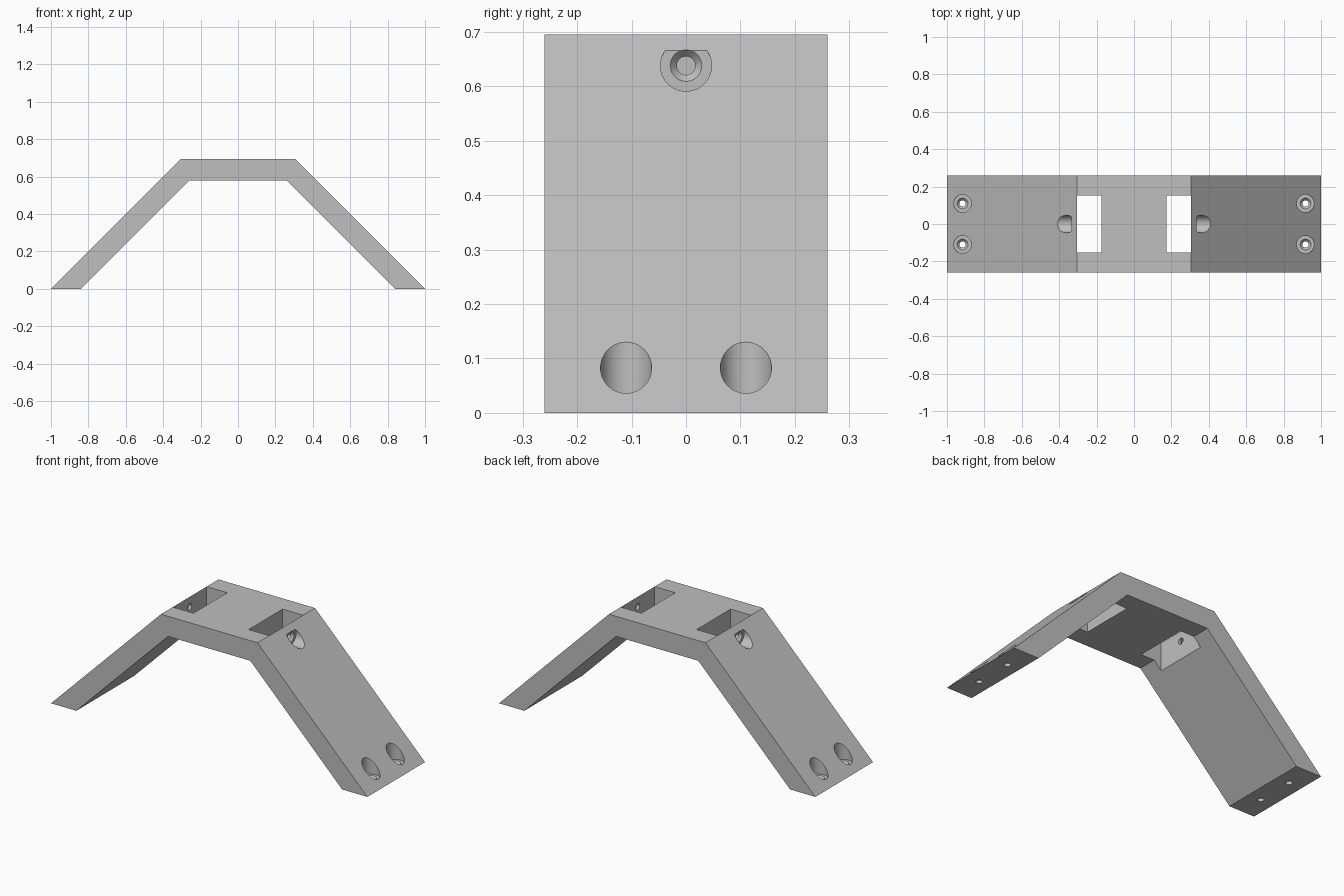
import bpy, bmesh, math
from mathutils import Matrix, Vector

cube = bpy.data.objects.get("Cube")
if cube:
    bpy.data.objects.remove(cube, do_unlink=True)

HALF_DEPTH = 0.26
SLOT_OUT, SLOT_IN, SLOT_HALF = 0.305, 0.175, 0.153

grey = bpy.data.materials.new("light grey")
grey.use_nodes = True
colour = (0.52, 0.52, 0.52, 1)
grey.diffuse_color = colour
grey.node_tree.nodes["Principled BSDF"].inputs["Base Color"].default_value = colour


def make_object(name, bm):
    bmesh.ops.recalc_face_normals(bm, faces=bm.faces)
    mesh = bpy.data.meshes.new(name)
    bm.to_mesh(mesh)
    bm.free()
    mesh.materials.append(grey)
    obj = bpy.data.objects.new(name, mesh)
    bpy.context.collection.objects.link(obj)
    return obj


def screw_hole(name, base, direction, seat, length, sides=48):
    """Stepped cutter: shank hole, countersink, then wide head bore."""
    profile = [(-0.06, 0.017), (seat - 0.013, 0.017), (seat, 0.029),
               (seat, 0.047), (length, 0.047)]
    turn = Vector((0, 0, 1)).rotation_difference(Vector(direction)).to_matrix().to_4x4()
    place = Matrix.Translation(base) @ turn
    bm = bmesh.new()
    rings = []
    for h, r in profile:
        rings.append([bm.verts.new(place @ Vector((r * math.cos(a), r * math.sin(a), h)))
                      for a in (math.tau * i / sides for i in range(sides))])
    for lower, upper in zip(rings, rings[1:]):
        for i in range(sides):
            j = (i + 1) % sides
            bm.faces.new((lower[i], lower[j], upper[j], upper[i]))
    bm.faces.new(rings[0])
    bm.faces.new(rings[-1])
    return make_object(name, bm)


def box(name, x0, x1, y0, y1, z0, z1):
    bm = bmesh.new()
    size = Matrix.Diagonal((x1 - x0, y1 - y0, z1 - z0, 1))
    centre = Matrix.Translation(((x0 + x1) / 2, (y0 + y1) / 2, (z0 + z1) / 2))
    bmesh.ops.create_cube(bm, size=1, matrix=centre @ size)
    return make_object(name, bm)


# Bracket: arch profile with sloping legs, extruded along y
right_half = [(0.305, 0.695), (1.0, 0.0), (0.84, 0.0), (0.26, 0.58)]
profile = right_half + [(-x, z) for x, z in reversed(right_half)]
bm = bmesh.new()
face = bm.faces.new([bm.verts.new((x, -HALF_DEPTH, z)) for x, z in profile])
extruded = bmesh.ops.extrude_face_region(bm, geom=[face])
moved = [v for v in extruded["geom"] if isinstance(v, bmesh.types.BMVert)]
bmesh.ops.translate(bm, verts=moved, vec=(0, 2 * HALF_DEPTH, 0))
bracket = make_object("bracket", bm)

# Cutters: top slots, side screw holes and foot screw holes on both sides
cutters = []
for s, side in ((1, "left"), (-1, "right")):
    x0, x1 = sorted((s * SLOT_IN, s * SLOT_OUT))
    cutters.append(box(f"{side}_slot_cutter", x0, x1, -SLOT_HALF, SLOT_HALF, 0.4, 0.9))
    cutters.append(screw_hole(f"{side}_side_hole_cutter", (s * SLOT_OUT, 0, 0.638),
                              (s, 0, 0), 0.029, 0.3))
    for y in (-0.11, 0.11):
        cutters.append(screw_hole(f"{side}_foot_hole_cutter", (s * 0.917, y, 0),
                                  (0, 0, 1), 0.029, 0.3))

bpy.context.view_layer.objects.active = bracket
bracket.select_set(True)
for cutter in cutters:
    cutter.hide_render = True
    mod = bracket.modifiers.new("cut", 'BOOLEAN')
    mod.operation, mod.solver, mod.object = 'DIFFERENCE', 'EXACT', cutter
    bpy.ops.object.modifier_apply(modifier=mod.name)
for cutter in cutters:
    bpy.data.objects.remove(cutter, do_unlink=True)

# Smooth bores, sharp edges elsewhere
bpy.ops.object.shade_smooth_by_angle(angle=math.radians(30))
